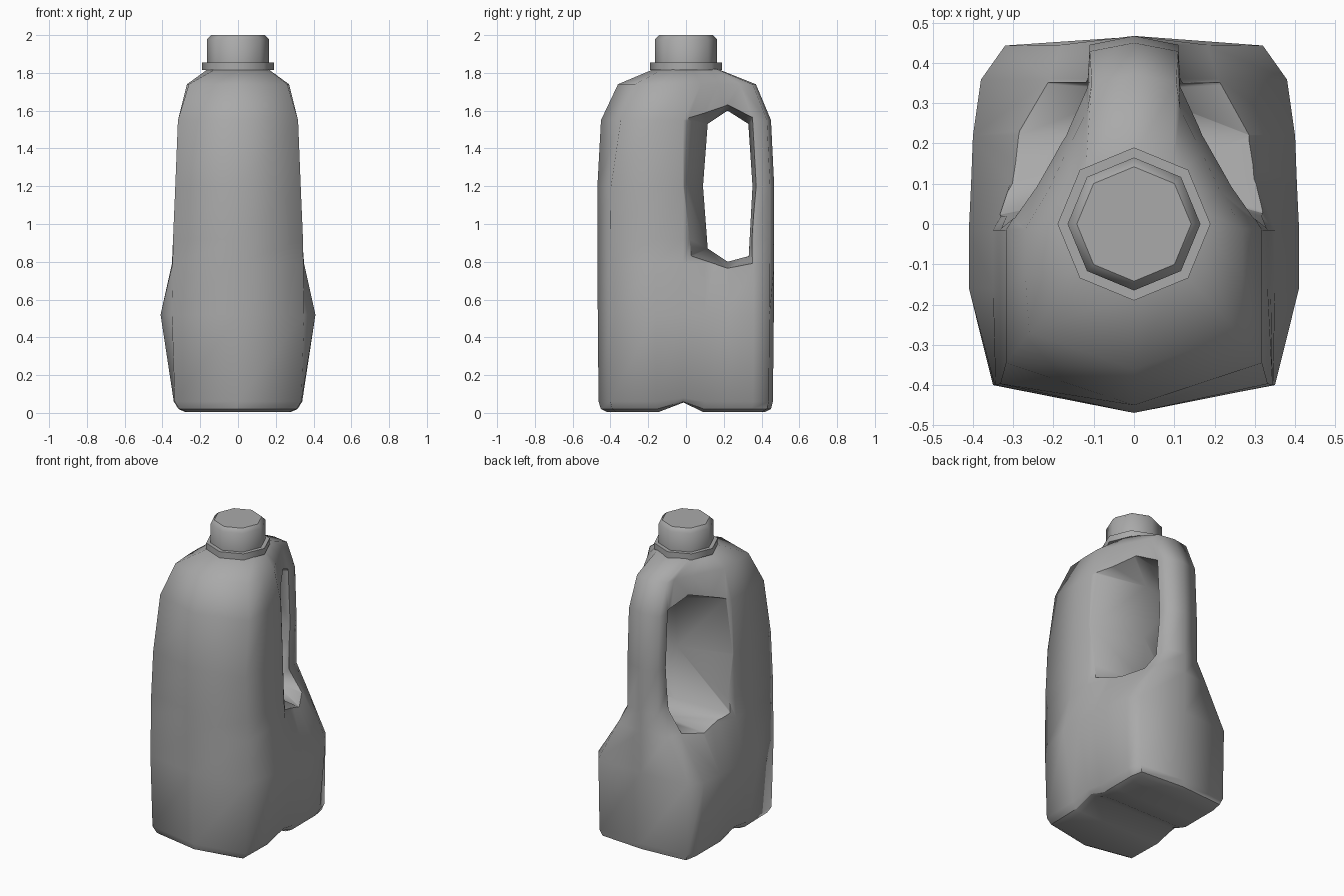
import bpy, bmesh
from math import cos, sin, pi, radians

if "Cube" in bpy.data.objects:
    bpy.data.objects.remove(bpy.data.objects["Cube"])

grey = bpy.data.materials.new("dark_grey")
grey.diffuse_color = (0.4, 0.4, 0.4, 1)
grey.use_nodes = True
grey.node_tree.nodes["Principled BSDF"].inputs["Base Color"].default_value = grey.diffuse_color


def loft(name, loops, cap_ends=True):
    """Skin a stack of equal-length closed loops."""
    bm = bmesh.new()
    rows = [[bm.verts.new(p) for p in loop] for loop in loops]
    n = len(rows[0])
    for a, b in zip(rows, rows[1:]):
        for i in range(n):
            bm.faces.new((a[i], a[(i + 1) % n], b[(i + 1) % n], b[i]))
    if cap_ends:
        bm.faces.new(rows[0])
    else:
        # base strips run left to right so the groove stays crisp
        r = rows[0]
        for i in range(n // 2):
            q = [r[i], r[i + 1], r[-i - 1], r[-i % n]]
            bm.faces.new(list(dict.fromkeys(q)))
    bm.faces.new(rows[-1])
    bmesh.ops.recalc_face_normals(bm, faces=bm.faces)
    me = bpy.data.meshes.new(name)
    bm.to_mesh(me)
    bm.free()
    me.materials.append(grey)
    ob = bpy.data.objects.new(name, me)
    bpy.context.collection.objects.link(ob)
    return ob


def activate(ob):
    bpy.ops.object.select_all(action='DESELECT')
    ob.select_set(True)
    bpy.context.view_layer.objects.active = ob


def section(z, front, cx, cy, side, mid, rear, corner, back, groove=0):
    """Mirrored horizontal cross-section of the bottle."""
    k = back / 0.467
    half = [(0, front, z), (cx, cy, z), (side, -0.16 * k, z),
            (side, -0.015 * k, z + groove),
            (side * 0.45 + mid * 0.55, 0.10 * k, z), (mid, 0.22 * k, z),
            (rear, 0.36 * k, z), (corner, 0.445 * k, z), (0, back, z)]
    return half + [(-x, y, h) for x, y, h in half[-2:0:-1]]


# Bottle: wide base, waist, narrow back that becomes the handle, shoulders
body = loft("bottle_body", [
    section(0.005, -0.42, 0.27, -0.37, 0.28, 0.28, 0.28, 0.27, 0.42, 0.05),
    section(0.02, -0.45, 0.31, -0.39, 0.315, 0.315, 0.315, 0.30, 0.45, 0.04),
    section(0.06, -0.463, 0.335, -0.40, 0.34, 0.34, 0.34, 0.315, 0.46, 0.02),
    section(0.52, -0.467, 0.35, -0.40, 0.41, 0.40, 0.38, 0.32, 0.465),
    section(0.79, -0.469, 0.346, -0.40, 0.35, 0.275, 0.21, 0.18, 0.467),
    section(0.92, -0.469, 0.344, -0.40, 0.34, 0.20, 0.115, 0.11, 0.467),
    section(1.20, -0.469, 0.332, -0.397, 0.332, 0.195, 0.115, 0.11, 0.467),
    section(1.55, -0.45, 0.318, -0.345, 0.318, 0.19, 0.115, 0.11, 0.45),
    section(1.74, -0.36, 0.26, -0.27, 0.27, 0.17, 0.115, 0.105, 0.37),
    section(1.82, -0.17, 0.12, -0.12, 0.16, 0.15, 0.12, 0.10, 0.17),
], cap_ends=False)

# Handle opening: eight-sided, flaring towards the outside
inner = [(0, 0.115, 1.53), (0, 0.22, 1.60), (0, 0.33, 1.53), (0, 0.352, 1.2),
         (0, 0.332, 0.83), (0, 0.22, 0.80), (0, 0.115, 0.87), (0, 0.09, 1.2)]
outer = [(0.325, 0.005, 1.565), (0.19, 0.22, 1.635), (0.115, 0.352, 1.565),
         (0.115, 0.372, 1.2), (0.22, 0.352, 0.79), (0.29, 0.22, 0.765),
         (0.345, 0.02, 0.83), (0.335, -0.012, 1.2)]


def rim(s):
    return [(s * x, y, z) for x, y, z in outer]


def far(s):
    return [(s * 0.6, y, z) for x, y, z in outer]


cutter = loft("handle_cutter", [far(-1), rim(-1), inner, rim(1), far(1)])
cutter.hide_render = True
cut = body.modifiers.new("handle_opening", 'BOOLEAN')
cut.operation = 'DIFFERENCE'
cut.solver = 'EXACT'
cut.object = cutter
activate(body)
bpy.ops.object.modifier_apply(modifier=cut.name)
bpy.data.objects.remove(cutter, do_unlink=True)

# Smooth body, crisp only around the base and the handle opening
bm = bmesh.new()
bm.from_mesh(body.data)
bmesh.ops.remove_doubles(bm, verts=bm.verts, dist=0.002)
for f in bm.faces:
    f.smooth = True
for e in bm.edges:
    a, b = (v.co for v in e.verts)
    m, d = (a + b) / 2, a - b
    base = all(min(abs(p.z - 0.02), abs(p.z - 0.06)) < 0.002
               and abs(p.x) < 0.32 for p in (a, b))
    opening = (-0.04 < m.y < 0.385 and 0.74 < m.z < 1.66 and abs(m.x) > 0.08
               and abs(d.x) < abs(d.y) + abs(d.z)
               and e.calc_face_angle(0) > radians(40))
    e.smooth = not (opening or (base and max(a.z, b.z) < 0.065
                                and min(abs(a.y), abs(b.y)) < 0.452
                                and e.calc_face_angle(0) > radians(20)))
bm.to_mesh(body.data)
bm.free()


def octagon(r, z):
    return [(r * cos(i * pi / 4), r * sin(i * pi / 4), z) for i in range(8)]


# Collar and screw cap
collar = loft("neck_collar", [octagon(0.19, 1.815), octagon(0.19, 1.855)])
cap = loft("cap", [octagon(0.165, 1.85), octagon(0.165, 1.976),
                   octagon(0.142, 2.0)])
for ob in (collar, cap):
    activate(ob)
    bpy.ops.object.shade_smooth_by_angle(angle=radians(46))
